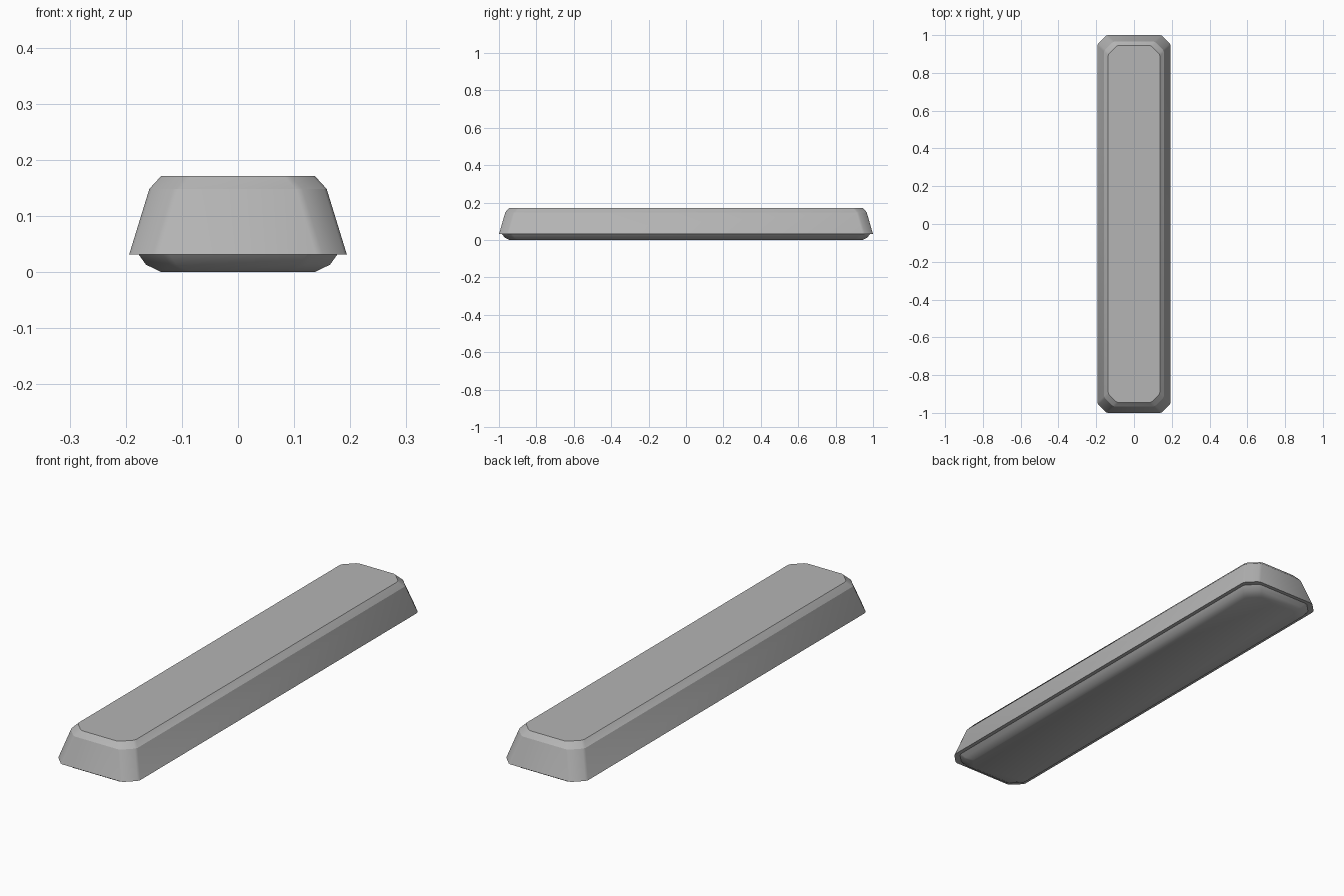
import bpy, bmesh

if "Cube" in bpy.data.objects:
    bpy.data.objects.remove(bpy.data.objects["Cube"])

# Cross-section from bottom to top: half width, half length, height, sharp rim
PROFILE = [
    (0.137, 0.944, 0.000, False),
    (0.164, 0.970, 0.013, False),
    (0.177, 0.983, 0.031, True),
    (0.194, 1.000, 0.031, True),
    (0.158, 0.966, 0.148, True),
    (0.137, 0.946, 0.171, True),
]
# Insets of one corner: a chamfer with slightly eased ends
CORNER = [(0.0, 0.055), (0.005, 0.043), (0.043, 0.005), (0.055, 0.0)]


def ring(bm, hx, hy, z):
    """Rectangle with cut corners."""
    verts = []
    for sx, sy in [(1, 1), (-1, 1), (-1, -1), (1, -1)]:
        steps = CORNER if sx * sy > 0 else CORNER[::-1]
        verts += [bm.verts.new((sx * (hx - dx), sy * (hy - dy), z))
                  for dx, dy in steps]
    return verts


# Tapered bar with an overhanging lip and bevelled foot
bm = bmesh.new()
rings = [ring(bm, *p[:3]) for p in PROFILE]
for low, high in zip(rings, rings[1:]):
    for i in range(len(low)):
        j = (i + 1) % len(low)
        bm.faces.new((low[i], low[j], high[j], high[i]))
bm.faces.new(rings[0][::-1])
bm.faces.new(rings[-1])
bmesh.ops.recalc_face_normals(bm, faces=bm.faces)

# Smooth corners, crisp rims
for face in bm.faces:
    face.smooth = True
for verts, spec in zip(rings, PROFILE):
    if spec[3]:
        for i, v in enumerate(verts):
            bm.edges.get((v, verts[i - 1])).smooth = False

mesh = bpy.data.meshes.new("tapered_bar")
bm.to_mesh(mesh)
bm.free()
bar = bpy.data.objects.new("tapered_bar", mesh)
bpy.context.collection.objects.link(bar)

# Dark grey body
grey = bpy.data.materials.new("dark_grey")
grey.diffuse_color = (0.46, 0.46, 0.46, 1)
grey.use_nodes = True
grey.node_tree.nodes["Principled BSDF"].inputs["Base Color"].default_value = grey.diffuse_color
mesh.materials.append(grey)
